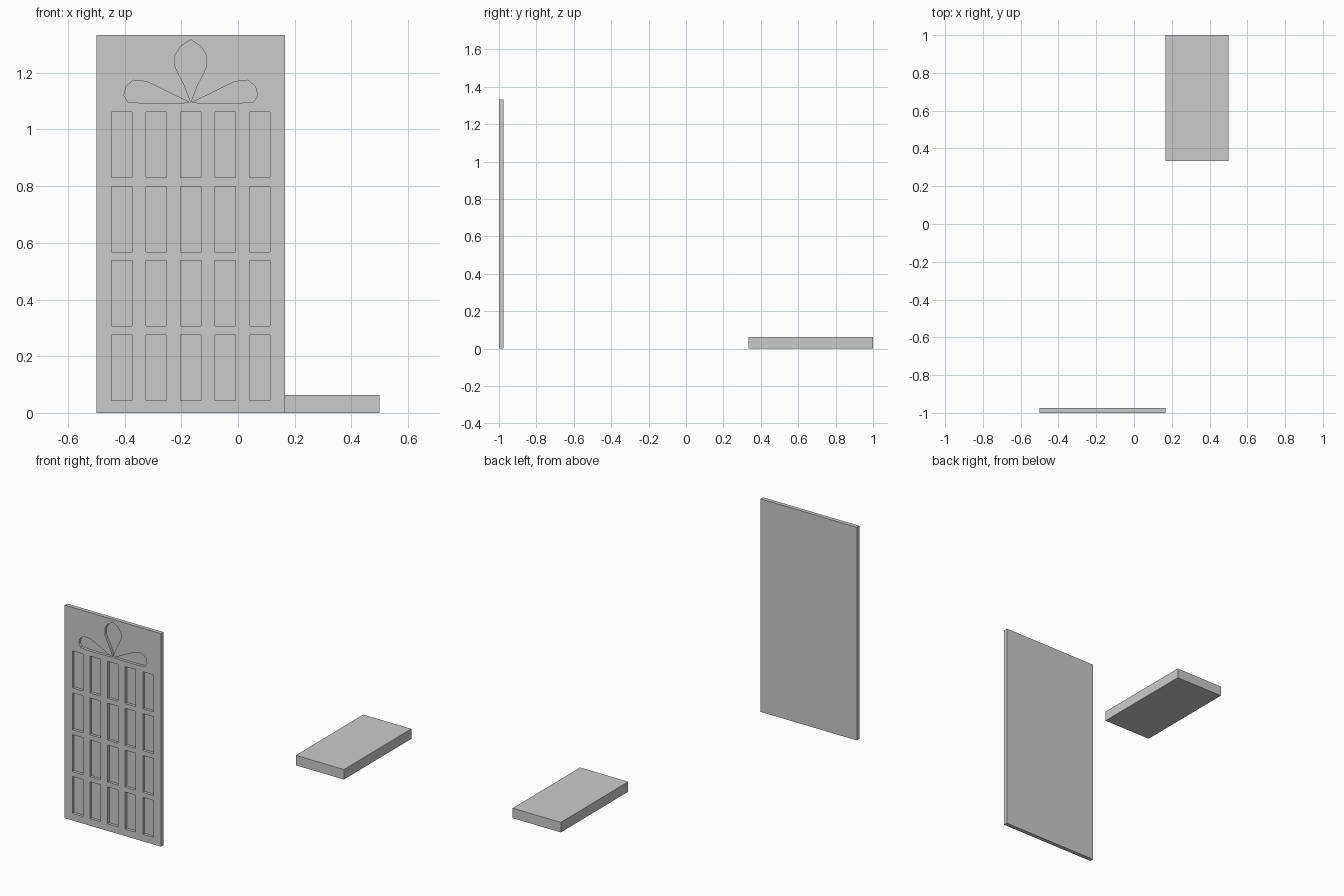
import bpy, bmesh

if "Cube" in bpy.data.objects:
    bpy.data.objects.remove(bpy.data.objects["Cube"])

CX = -0.1667      # panel centre line
FRONT = -1.0
DEPTH = 0.017     # depth of the recesses


def mesh_object(name, bm):
    bmesh.ops.recalc_face_normals(bm, faces=bm.faces)
    mesh = bpy.data.meshes.new(name)
    bm.to_mesh(mesh)
    bm.free()
    obj = bpy.data.objects.new(name, mesh)
    bpy.context.collection.objects.link(obj)
    return obj


def add_prism(bm, outline, y0, y1):
    """Extrude an (x, z) outline from y0 to y1."""
    face = bm.faces.new([bm.verts.new((x, y0, z)) for x, z in outline])
    out = bmesh.ops.extrude_face_region(bm, geom=[face])
    verts = [v for v in out["geom"] if isinstance(v, bmesh.types.BMVert)]
    bmesh.ops.translate(bm, verts=verts, vec=(0, y1 - y0, 0))


def rect(x0, x1, z0, z1):
    return [(x0, z0), (x1, z0), (x1, z1), (x0, z1)]


# Upright panel
bm = bmesh.new()
add_prism(bm, rect(-0.5, 0.1667, 0, 1.3333), FRONT, -0.975)
panel = mesh_object("door_panel", bm)

# Recess cutters: grid of 5 x 4 rectangles
bm = bmesh.new()
for col in range(5):
    for row in range(4):
        x = CX + (col - 2) * 0.122
        z = 0.044 + row * 0.262
        add_prism(bm, rect(x - 0.0362, x + 0.0362, z, z + 0.231),
                  FRONT - 0.05, FRONT + DEPTH)

# Recess cutters: upright petal, then a mirrored pair of side petals
half = [(0.022, 1.155), (0.043, 1.195), (0.056, 1.225), (0.055, 1.262),
        (0.035, 1.294)]
petal = [(0, 1.097)] + half + [(0, 1.316)] + [(-x, z) for x, z in half[::-1]]
side = [(0.004, 1.095), (0.06, 1.093), (0.17, 1.093), (0.222, 1.098),
        (0.236, 1.12), (0.228, 1.152), (0.202, 1.174), (0.155, 1.169)]
for outline in (petal, side, [(-x, z) for x, z in side]):
    add_prism(bm, [(CX + x, z) for x, z in outline],
              FRONT - 0.05, FRONT + DEPTH)
cutter = mesh_object("recess_cutter", bm)

# Carve the recesses and drop the cutter
mod = panel.modifiers.new("recesses", 'BOOLEAN')
mod.operation = 'DIFFERENCE'
mod.solver = 'EXACT'
mod.object = cutter
bpy.context.view_layer.objects.active = panel
bpy.ops.object.modifier_apply(modifier=mod.name)
bpy.data.objects.remove(cutter)

# Low slab lying on the ground
bm = bmesh.new()
add_prism(bm, rect(0.1667, 0.5, 0, 0.0625), 0.3333, 1.0)
mesh_object("step_slab", bm)
